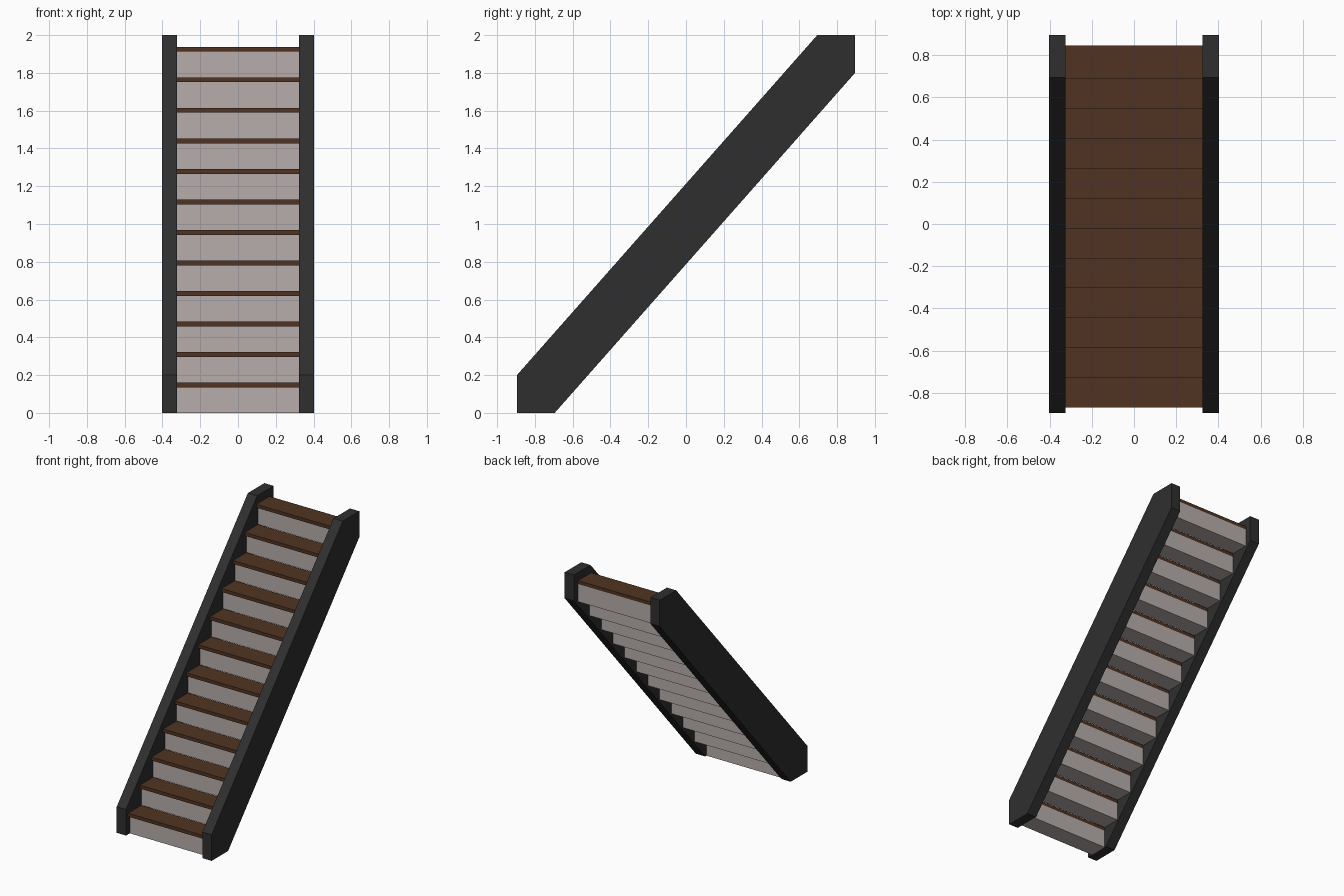
import bpy
import bmesh

if "Cube" in bpy.data.objects:
    bpy.data.objects.remove(bpy.data.objects["Cube"], do_unlink=True)

STEPS = 12
RISE, RUN = 0.1615, 0.1415
TREAD_DEPTH, TREAD_THICK, NOSING = 0.16, 0.026, 0.02
FRONT_Y = -0.87
INNER_X, OUTER_X = 0.324, 0.403


def material(name, color):
    mat = bpy.data.materials.new(name)
    mat.use_nodes = True
    mat.diffuse_color = (*color, 1)
    bsdf = next(n for n in mat.node_tree.nodes if n.type == "BSDF_PRINCIPLED")
    bsdf.inputs["Base Color"].default_value = (*color, 1)
    return mat


def prism(name, profile, x0, x1, mat):
    """Extrude a (y, z) side profile from x0 to x1."""
    bm = bmesh.new()
    face = bm.faces.new([bm.verts.new((x0, y, z)) for y, z in profile])
    ext = bmesh.ops.extrude_face_region(bm, geom=[face])
    verts = [v for v in ext["geom"] if isinstance(v, bmesh.types.BMVert)]
    bmesh.ops.translate(bm, verts=verts, vec=(x1 - x0, 0, 0))
    bmesh.ops.recalc_face_normals(bm, faces=bm.faces[:])
    mesh = bpy.data.meshes.new(name)
    bm.to_mesh(mesh)
    bm.free()
    mesh.materials.append(mat)
    obj = bpy.data.objects.new(name, mesh)
    bpy.context.collection.objects.link(obj)
    return obj


def box_profile(y0, y1, z0, z1):
    return [(y0, z0), (y1, z0), (y1, z1), (y0, z1)]


charcoal = material("charcoal", (0.028, 0.028, 0.028))
brown = material("brown wood", (0.08, 0.034, 0.016))
pale = material("pale grey", (0.47, 0.42, 0.41))

# Sloped side beams, cut level at floor and top, plumb at both ends
beam = [(-0.895, 0), (-0.695, 0), (0.895, 1.80),
        (0.895, 2), (0.695, 2), (-0.895, 0.20)]
prism("left_stringer", beam, INNER_X, OUTER_X, charcoal)
prism("right_stringer", beam, -OUTER_X, -INNER_X, charcoal)

# Solid step blocks, each capped by an overhanging tread
for i in range(STEPS):
    y, z = FRONT_Y + i * RUN, i * RISE
    back, top = y + TREAD_DEPTH, z + RISE
    under = top - TREAD_THICK
    prism(f"step_block_{i + 1}", box_profile(y + NOSING, back, z, under),
          -INNER_X, INNER_X, pale)
    prism(f"tread_{i + 1}", box_profile(y, back, under, top),
          -INNER_X, INNER_X, brown)
